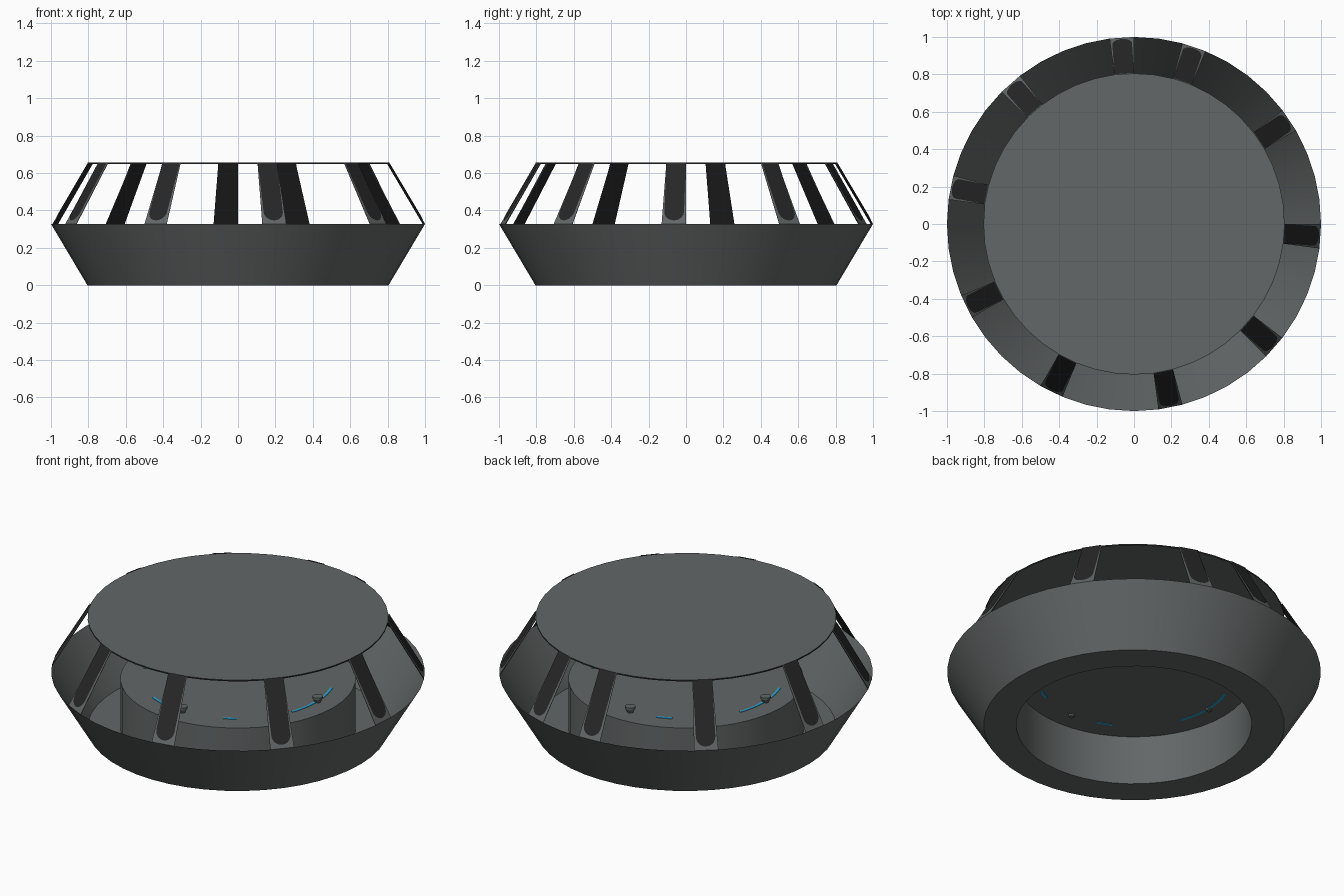
import bpy, math

if "Cube" in bpy.data.objects:
    bpy.data.objects.remove(bpy.data.objects["Cube"])

N = 48                      # sides of the round body
STEP = 2 * math.pi / N
R_LOW, R_MID, Z_MID, Z_TOP = 0.805, 1.0, 0.328, 0.655


def material(name, rgb):
    m = bpy.data.materials.new(name)
    m.diffuse_color = (*rgb, 1)
    m.use_nodes = True
    m.node_tree.nodes["Principled BSDF"].inputs["Base Color"].default_value = m.diffuse_color
    return m


GREY = material("slate grey", (0.125, 0.135, 0.135))
BLACK = material("charcoal black", (0.02, 0.02, 0.02))
BLUE = material("bright blue", (0.02, 0.40, 0.68))


def make(name, verts, faces, mats, smooth=False):
    me = bpy.data.meshes.new(name)
    me.from_pydata(verts, [], faces)
    for m in mats:
        me.materials.append(m)
    ob = bpy.data.objects.new(name, me)
    bpy.context.collection.objects.link(ob)
    if smooth:
        bpy.ops.object.select_all(action='DESELECT')
        ob.select_set(True)
        bpy.context.view_layer.objects.active = ob
        bpy.ops.object.shade_smooth_by_angle(angle=math.radians(30))
    return ob


def lathe(name, profile, mats, n=N, centre=(0, 0), caps=(False, False), smooth=True):
    """Spin (radius, z) points round a vertical axis, closing the ends on request."""
    verts = [(centre[0] + r * math.cos(i * 2 * math.pi / n),
              centre[1] + r * math.sin(i * 2 * math.pi / n), z)
             for r, z in profile for i in range(n)]
    faces = [(k * n + i, k * n + (i + 1) % n, (k + 1) * n + (i + 1) % n, (k + 1) * n + i)
             for k in range(len(profile) - 1) for i in range(n)]
    last = (len(profile) - 1) * n
    if caps[0]:
        faces.append(tuple(reversed(range(n))))
    if caps[1]:
        faces.append(tuple(range(last, last + n)))
    return make(name, verts, faces, mats, smooth)


# Lower shell: recessed floor, inner wall, underside ring and flared outer wall
lathe("lower_shell", [(0.63, 0.29), (0.63, 0.0), (R_LOW, 0.0), (R_MID, Z_MID)],
      [GREY], caps=(True, False))

# Top plate with a black rim
top = lathe("top_plate", [(R_LOW, Z_TOP - 0.008), (R_LOW, Z_TOP), (0.8, Z_TOP + 0.001)],
            [GREY, BLACK], caps=(True, True), smooth=False)
for p in top.data.polygons:
    if abs(p.normal.z) < 0.9:
        p.material_index = 1

# Slats: every fifth facet of the upper cone
SLOPE = math.hypot(R_MID - R_LOW, Z_TOP - Z_MID)
DR, DZ = (R_LOW - R_MID) / SLOPE, (Z_TOP - Z_MID) / SLOPE
APOTHEM = math.cos(STEP / 2)


def on_facet(angle, u, s, lift):
    """Point on a slat facet: u sideways, s up the slope, lift outwards."""
    r = (R_MID + DR * s) * APOTHEM + DZ * lift
    z = Z_MID + DZ * s - DR * lift
    c, sn = math.cos(angle), math.sin(angle)
    return (r * c - u * sn, r * sn + u * c, z)


LOW_HALF, TOP_HALF = R_MID * math.sin(STEP / 2), R_LOW * math.sin(STEP / 2)
trapezoid = [(-LOW_HALF, 0), (LOW_HALF, 0), (TOP_HALF, SLOPE), (-TOP_HALF, SLOPE)]
rounded = [(0.0525 * math.cos(math.pi + i * math.pi / 10),
            0.072 + 0.0525 * math.sin(math.pi + i * math.pi / 10)) for i in range(11)]
rounded += [(0.0525, SLOPE), (-0.0525, SLOPE)]

for k in range(10):
    a = math.radians(71.25 - 37.5 * k)
    for name, outline, lift, mat in (("slat", trapezoid, 0, GREY),
                                     ("slat_lining", trapezoid, -0.004, BLACK),
                                     ("slat_cover", rounded, 0.004, BLACK)):
        pts = [on_facet(a, u, s, lift) for u, s in outline]
        idx = list(range(len(pts)))
        if name == "slat_lining":
            idx.reverse()
        make(f"{name}_{k}", pts, [idx], [mat])

# Small tapered studs on the recessed floor
for k in range(4):
    a = k * math.pi / 2
    lathe(f"stud_{k}", [(0.015, 0.28), (0.018, 0.297), (0.028, 0.312), (0.028, 0.325)], [GREY],
          n=12, centre=(0.52 * math.cos(a), 0.52 * math.sin(a)), caps=(True, True))


# Blue light arcs showing on both sides of the floor
def arc(name, start, end, r0=0.507, r1=0.521, z0=0.287, z1=0.293):
    n = max(2, int((end - start) / 3))
    section = [(r0, z0), (r1, z0), (r1, z1), (r0, z1)]
    verts, faces = [], []
    for i in range(n + 1):
        t = math.radians(start + (end - start) * i / n)
        verts += [(r * math.cos(t), r * math.sin(t), z) for r, z in section]
    for i in range(n):
        for j in range(4):
            b, k = 4 * i, (j + 1) % 4
            faces.append((b + j, b + 4 + j, b + 4 + k, b + k))
    faces += [(0, 1, 2, 3), (4 * n + 3, 4 * n + 2, 4 * n + 1, 4 * n)]
    make(name, verts, faces, [BLUE])


for i, (mid, half) in enumerate([(0, 21), (180, 21), (-60, 4), (60, 4), (-112, 5), (112, 5)]):
    arc(f"light_arc_{i}", mid - half, mid + half)
